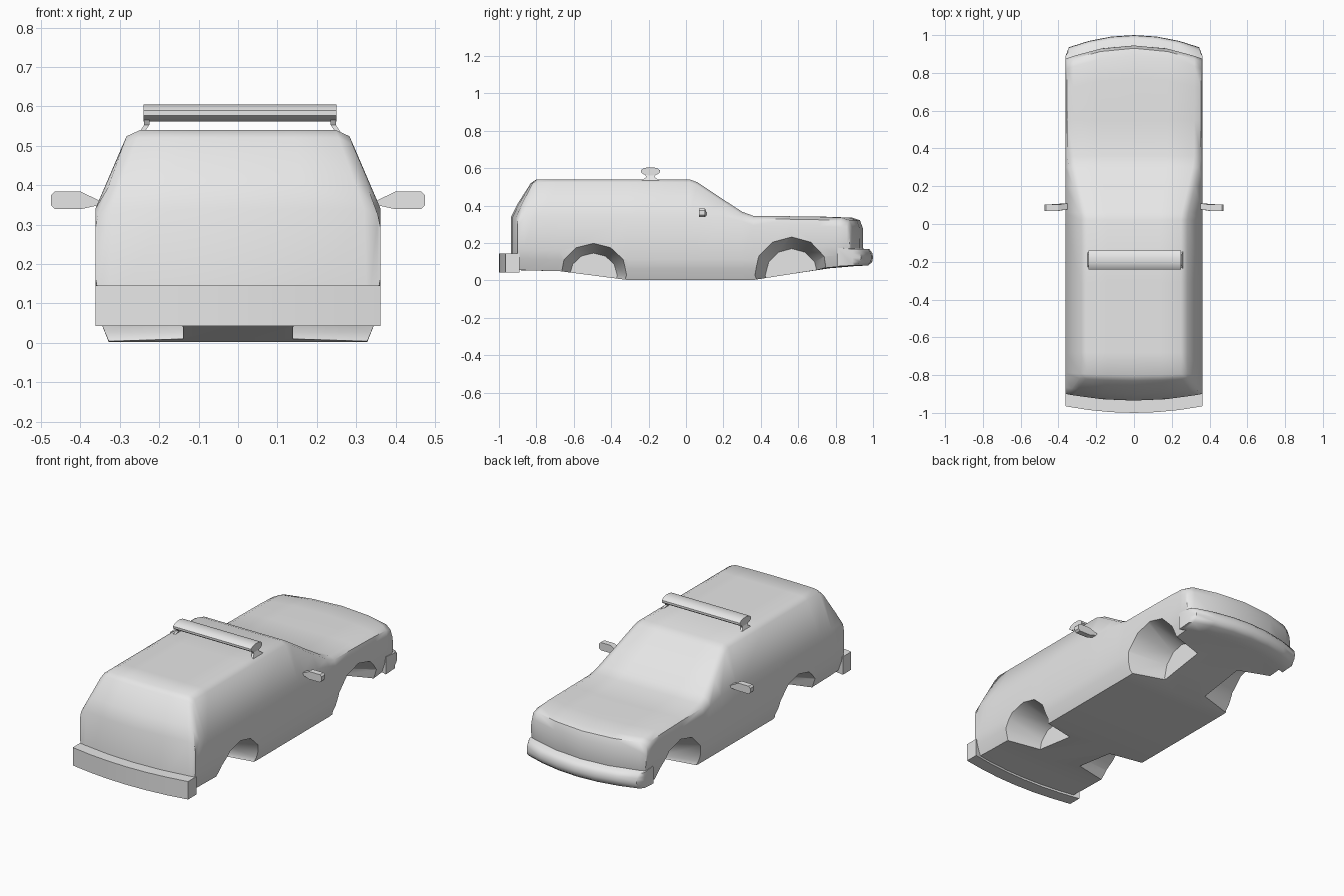
import bpy, bmesh, math

cube = bpy.data.objects.get("Cube")
if cube:
    bpy.data.objects.remove(cube, do_unlink=True)

grey = bpy.data.materials.new("light grey")
grey.use_nodes = True
grey.diffuse_color = (0.8, 0.8, 0.8, 1)
grey.node_tree.nodes["Principled BSDF"].inputs["Base Color"].default_value = (0.8, 0.8, 0.8, 1)


def loft(name, rings, strip_caps=False):
    """Skin a list of equal-sized rings and close both ends."""
    bm = bmesh.new()
    loops = [[bm.verts.new(p) for p in ring] for ring in rings]
    n = len(loops[0])
    for a, b in zip(loops, loops[1:]):
        for i in range(n):
            j = (i + 1) % n
            bm.faces.new((a[i], a[j], b[j], b[i]))
    for end in (loops[0], loops[-1]):
        if strip_caps:
            for i in range(n // 2 - 1):
                bm.faces.new((end[i], end[i + 1], end[n - 2 - i], end[n - 1 - i]))
        else:
            bm.faces.new(end)
    bmesh.ops.recalc_face_normals(bm, faces=bm.faces)
    mesh = bpy.data.meshes.new(name)
    bm.to_mesh(mesh)
    bm.free()
    mesh.materials.append(grey)
    obj = bpy.data.objects.new(name, mesh)
    bpy.context.collection.objects.link(obj)
    return obj


def smooth(obj, degrees):
    bpy.ops.object.select_all(action='DESELECT')
    obj.select_set(True)
    bpy.context.view_layer.objects.active = obj
    bpy.ops.object.shade_smooth_by_angle(angle=math.radians(degrees))


def bend(x, y):
    """Bow the nose and tail outwards in plan."""
    front = min(1, max(0, (y - 0.55) / 0.3))
    rear = min(1, max(0, (-y - 0.75) / 0.15))
    return y + (0.035 * rear - 0.07 * front) * (x / 0.36) ** 2


def section(y, floor, top):
    """Body cross-section: shoulders follow the roof height."""
    shoulder = 0.355 - 0.36 * max(0, top - 0.34)
    belt = min(0.34, top - 0.05)
    upper = [(0.362, belt), (shoulder, top - 0.016), (shoulder - 0.035, top),
             (shoulder * 0.5, top), (0, top)]
    lower = [(0.362, floor + 0.11), (0.352, floor + 0.06), (0.328, floor),
             (0.16, floor), (0, floor)]
    over = upper + [(-x, z) for x, z in upper[-2::-1]]
    under = lower + [(-x, z) for x, z in lower[-2::-1]]
    return [(x, bend(x, y), z) for x, z in over + under[::-1]]


# Body shell: stations from tail to nose (position, floor height, top height)
stations = [(-0.935, 0.055, 0.34), (-0.9, 0.055, 0.41), (-0.83, 0.052, 0.52),
            (-0.8, 0.052, 0.54), (-0.68, 0.05, 0.54), (-0.31, 0.002, 0.54),
            (0.02, 0.002, 0.54), (0.06, 0.002, 0.525), (0.2, 0.002, 0.432),
            (0.3, 0.002, 0.367), (0.36, 0.002, 0.345), (0.55, 0.032, 0.343),
            (0.77, 0.065, 0.34), (0.89, 0.075, 0.335), (0.93, 0.08, 0.322),
            (0.945, 0.1, 0.28)]
body = loft("body_shell", [section(*s) for s in stations], strip_caps=True)

# Tapered wheel wells cut into both sides
cutters = []
for label, cy, ry, rz in (("rear", -0.495, 0.188, 0.175), ("front", 0.565, 0.208, 0.21)):
    for side in (-1, 1):
        rings = []
        for x, k in ((0.14, 0.68), (0.38, 1.0)):
            rings.append([(side * x, cy + k * ry * math.cos(a), 0.027 + k * rz * math.sin(a))
                          for a in (math.tau * i / 12 for i in range(12))])
        cutter = loft(label + "_well_cutter", rings)
        cutter.hide_render = True
        cutters.append(cutter)
        cut = body.modifiers.new("well", 'BOOLEAN')
        cut.operation = 'DIFFERENCE'
        cut.solver = 'EXACT'
        cut.object = cutter
bpy.context.view_layer.objects.active = body
for modifier in list(body.modifiers):
    bpy.ops.object.modifier_apply(modifier=modifier.name)
for cutter in cutters:
    bpy.data.objects.remove(cutter, do_unlink=True)
smooth(body, 50)

# Bumpers swept across the width
xs = (-0.362, -0.345, -0.24, -0.12, 0, 0.12, 0.24, 0.345, 0.362)
nose = [(0.88, 0.075), (0.975, 0.08), (0.995, 0.098), (1.0, 0.12), (0.997, 0.145),
        (0.98, 0.167), (0.88, 0.175)]
rings = []
for x in xs:
    limit = 0.89 if abs(x) > 0.35 else 1
    rings.append([(x, min(bend(x, y), limit), z) for y, z in nose])
smooth(loft("nose_bumper", rings), 50)
tail = [(-0.925, 0.043), (-1.0, 0.043), (-1.0, 0.145), (-0.925, 0.145)]
smooth(loft("tail_bumper", [[(x, bend(x, y), z) for y, z in tail] for x in xs]), 30)

# Door mirrors with tapered arms
outline = [(0.35, 0.35), (0.395, 0.34), (0.465, 0.34), (0.475, 0.35), (0.475, 0.374),
           (0.465, 0.384), (0.4, 0.384), (0.35, 0.36)]
for label, side in (("left", 1), ("right", -1)):
    loft(label + "_mirror", [[(side * x, y + (0.008 if x < 0.39 else 0), z)
                              for x, z in outline] for y in (0.07, 0.102)])

# Roof light bar and its two end brackets
bar = [(0.052 * math.cos(a), 0.583 + 0.0225 * math.sin(a))
       for a in (math.tau * (i + 0.5) / 12 for i in range(12))]
smooth(loft("roof_bar", [[(x, y - 0.19, z) for y, z in bar] for x in (-0.24, 0.25)]), 40)
foot = [(-0.045, 0.535), (0.045, 0.535), (0.022, 0.553), (0.03, 0.568),
        (-0.03, 0.568), (-0.022, 0.553)]
for label, side in (("left", 1), ("right", -1)):
    loft(label + "_bar_bracket",
         [[(0.005 + side * (x + (0.012 if z < 0.55 else 0)), y - 0.19, z) for y, z in foot]
          for x in (0.23, 0.243)])
